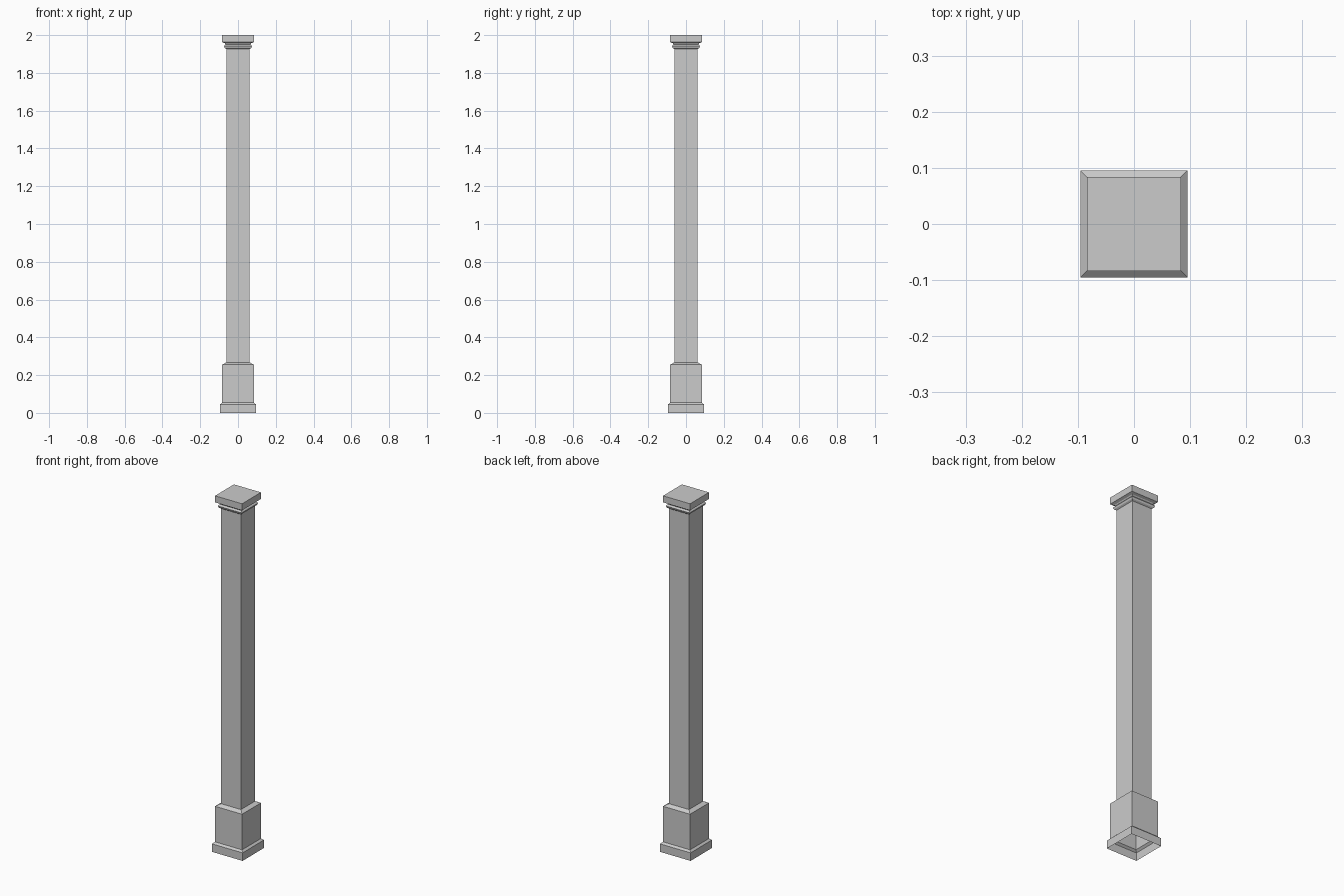
import bpy
import bmesh

cube = bpy.data.objects.get("Cube")
if cube:
    bpy.data.objects.remove(cube, do_unlink=True)

stone = bpy.data.materials.new("grey_stone")
stone.use_nodes = True
GREY = (0.6, 0.6, 0.6, 1)
stone.diffuse_color = GREY
stone.node_tree.nodes["Principled BSDF"].inputs["Base Color"].default_value = GREY


def square_column(name, profile):
    """Sweep a (half width, height) profile around a square, open below."""
    bm = bmesh.new()
    rings = [[bm.verts.new((sx * r, sy * r, z))
              for sx, sy in ((-1, -1), (1, -1), (1, 1), (-1, 1))]
             for r, z in profile]
    for low, high in zip(rings, rings[1:]):
        for i in range(4):
            j = (i + 1) % 4
            bm.faces.new((low[i], low[j], high[j], high[i]))
    bm.faces.new(rings[-1])
    mesh = bpy.data.meshes.new(name)
    bm.to_mesh(mesh)
    bm.free()
    mesh.materials.append(stone)
    obj = bpy.data.objects.new(name, mesh)
    bpy.context.collection.objects.link(obj)
    return obj


# Skirt and plinth, shaft, neck moulding and cap in one continuous profile
base = [(0.095, 0), (0.095, 0.045), (0.084, 0.055), (0.084, 0.255)]
shaft = [(0.062, 0.267), (0.062, 1.926)]
neck = [(0.07, 1.932), (0.074, 1.942), (0.066, 1.951)]
cap = [(0.07, 1.957), (0.084, 1.963), (0.084, 2.0)]
square_column("square_column", base + shaft + neck + cap)
